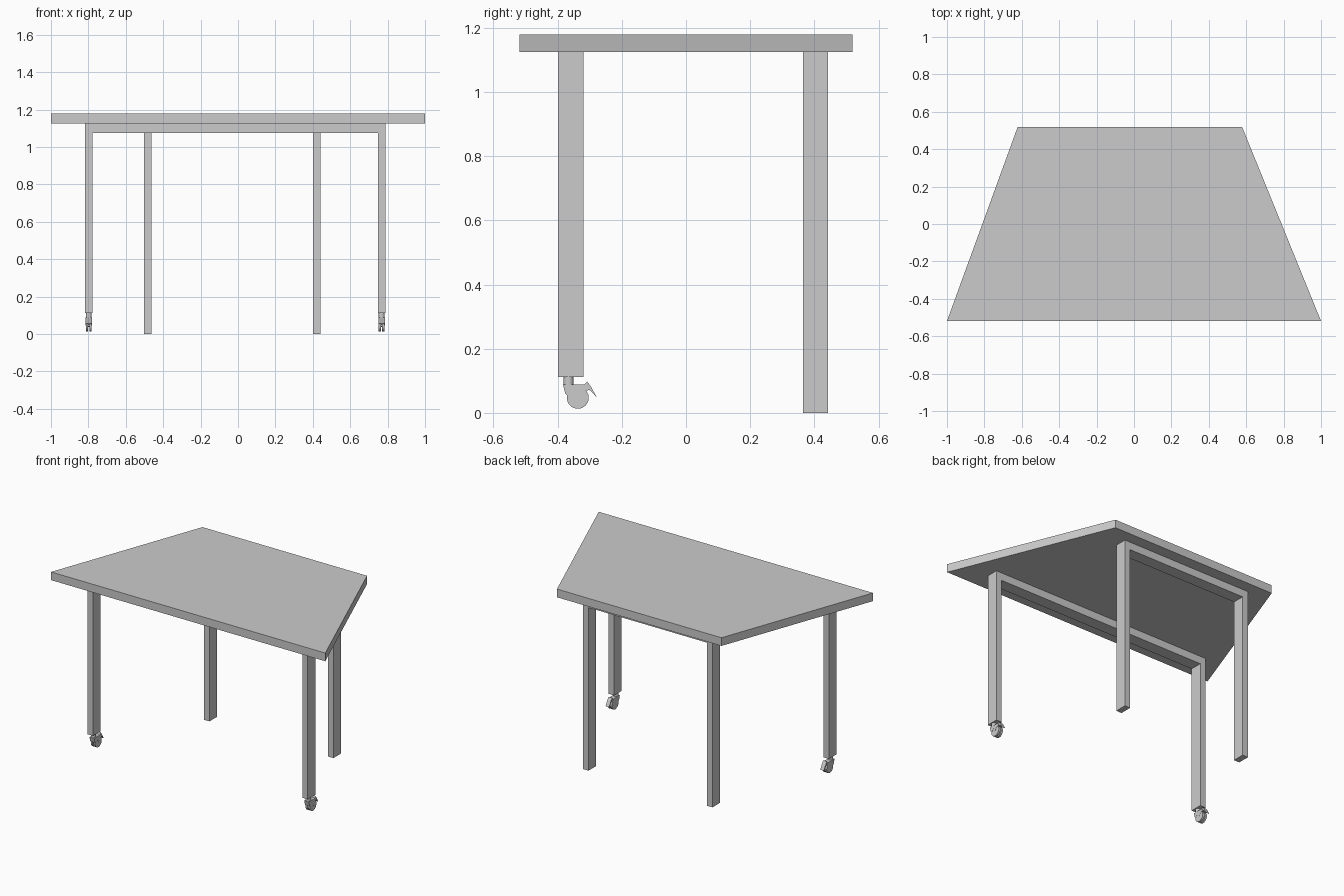
import bpy, bmesh, math
from mathutils import Vector

if "Cube" in bpy.data.objects:
    bpy.data.objects.remove(bpy.data.objects["Cube"])


def prism(name, pts, depth):
    """Extrude a flat outline (list of 3D points) along a vector."""
    bm = bmesh.new()
    face = bm.faces.new([bm.verts.new(p) for p in pts])
    ext = bmesh.ops.extrude_face_region(bm, geom=[face])
    verts = [v for v in ext["geom"] if isinstance(v, bmesh.types.BMVert)]
    bmesh.ops.translate(bm, verts=verts, vec=Vector(depth))
    bmesh.ops.recalc_face_normals(bm, faces=bm.faces)
    mesh = bpy.data.meshes.new(name)
    bm.to_mesh(mesh)
    bm.free()
    obj = bpy.data.objects.new(name, mesh)
    bpy.context.collection.objects.link(obj)
    return obj


def cylinder(name, loc, radius, depth, axis="Z", sides=32):
    rot = (0, math.pi / 2, 0) if axis == "X" else (0, 0, 0)
    bpy.ops.mesh.primitive_cylinder_add(vertices=sides, radius=radius, depth=depth,
                                        location=loc, rotation=rot)
    bpy.context.object.name = name
    bpy.ops.object.shade_smooth_by_angle(angle=math.radians(35))


def frame(name, x0, x1, y0, y1, foot):
    """Inverted U: two legs joined by a rail under the top."""
    t, rail, top = 0.04, 1.075, 1.125
    outline = [(x0, foot), (x0, top), (x1, top), (x1, foot),
               (x1 - t, foot), (x1 - t, rail), (x0 + t, rail), (x0 + t, foot)]
    prism(name, [(x, y0, z) for x, z in outline], (0, y1 - y0, 0))


def side_plate(name, profile, x, width):
    prism(name, [(x - width / 2, y, z) for y, z in profile], (width, 0, 0))


def caster(side, x):
    y, z, r = -0.337, 0.047, 0.034
    # swivel stem and axle
    cylinder(side + "_caster_stem", (x, -0.366, 0.098), 0.0155, 0.028)
    cylinder(side + "_caster_axle", (x, y, z), 0.008, 0.03, "X", 16)
    # twin wheels
    for label, s in (("outer", -1), ("inner", 1)):
        cylinder(f"{side}_caster_{label}_wheel", (x + s * 0.0095, y, z), r, 0.013, "X")
    # hood with a notch above the axle
    hood = [(-0.383, 0.088), (-0.312, 0.088), (-0.305, 0.07), (-0.322, 0.068),
            (-0.336, 0.047), (-0.348, 0.066), (-0.368, 0.052), (-0.376, 0.06)]
    side_plate(side + "_caster_hood", hood, x, 0.034)
    # brake pedal
    pedal = [(-0.320, 0.084), (-0.308, 0.098), (-0.295, 0.08), (-0.278, 0.048),
             (-0.297, 0.069), (-0.310, 0.074)]
    side_plate(side + "_brake_pedal", pedal, x, 0.026)


# trapezoid tabletop
corners = [(-1, -0.519), (1, -0.519), (0.578, 0.519), (-0.622, 0.519)]
prism("tabletop", [(x, y, 1.125) for x, y in corners], (0, 0, 0.054))

# front frame on casters, back frame on the floor
frame("front_frame", -0.818, 0.788, -0.399, -0.32, 0.112)
frame("back_frame", -0.503, 0.441, 0.364, 0.443, 0)

caster("left", -0.798)
caster("right", 0.768)
